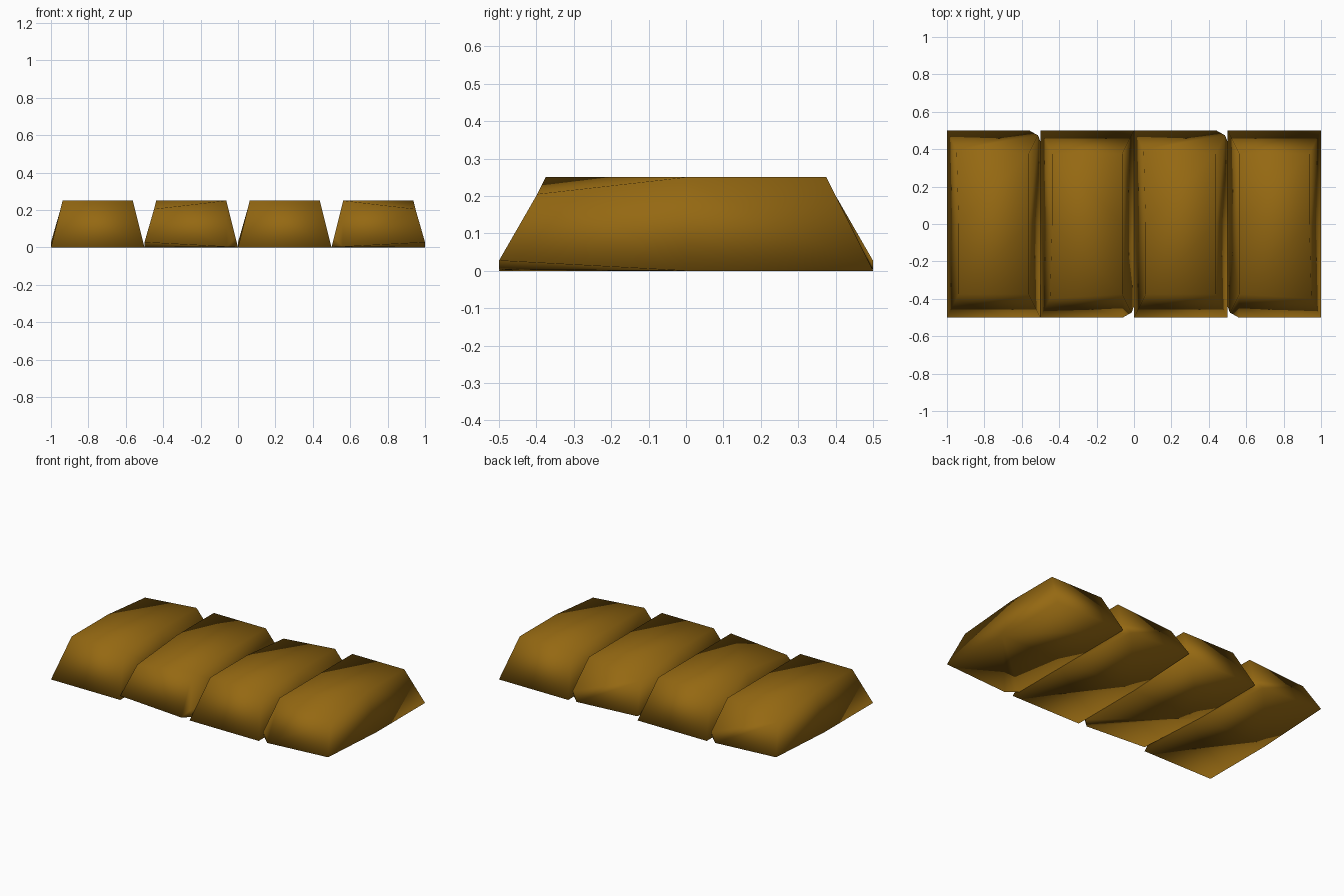
import bpy, bmesh
from mathutils import Vector

if "Cube" in bpy.data.objects:
    bpy.data.objects.remove(bpy.data.objects["Cube"])

gold = bpy.data.materials.new("gold")
gold.diffuse_color = (0.30, 0.14, 0.006, 1)
gold.use_nodes = True
gold.node_tree.nodes["Principled BSDF"].inputs["Base Color"].default_value = gold.diffuse_color

W, L, H = 0.25, 0.5, 0.25   # half width, half length, height


def ingot(name, x, sx, sy):
    """Tapered bar with one worn end; sx, sy mirror the worn corners."""
    bm = bmesh.new()
    bmesh.ops.create_cube(bm, size=2)
    corners = {}
    for v in bm.verts:
        cx, cy, top = round(v.co.x), round(v.co.y), v.co.z > 0
        taper = 0.75 if top else 1.0
        corners[(cx, cy, top)] = v
        v.co = Vector((cx * W * taper, cy * L * taper, H if top else 0))

    # loop cut across the middle
    bmesh.ops.bisect_plane(bm, geom=bm.verts[:] + bm.edges[:] + bm.faces[:],
                           plane_co=(0, 0, 0), plane_no=(0, 1, 0))

    # worn top corner slides down its edge, corner below it is lifted
    low = corners[(-1, 1, True)]
    low.co = low.co.lerp(corners[(-1, 1, False)].co, 0.18)
    corners[(-1, 1, False)].co.z = 0.027

    # chipped bottom corner
    bmesh.ops.bevel(bm, geom=[corners[(1, 1, False)]], offset=0.06,
                    segments=1, profile=0.5, affect='VERTICES')

    # place and mirror
    for v in bm.verts:
        v.co.x *= sx
        v.co.y *= sy
    bmesh.ops.recalc_face_normals(bm, faces=bm.faces[:])
    for f in bm.faces:
        f.smooth = True
    me = bpy.data.meshes.new(name)
    bm.to_mesh(me)
    bm.free()
    me.materials.append(gold)
    ob = bpy.data.objects.new(name, me)
    ob.location.x = x
    bpy.context.collection.objects.link(ob)


# four bars side by side
for i, (sx, sy) in enumerate([(1, 1), (1, -1), (1, 1), (-1, -1)]):
    ingot(f"ingot_{i + 1}", -0.75 + 0.5 * i, sx, sy)
